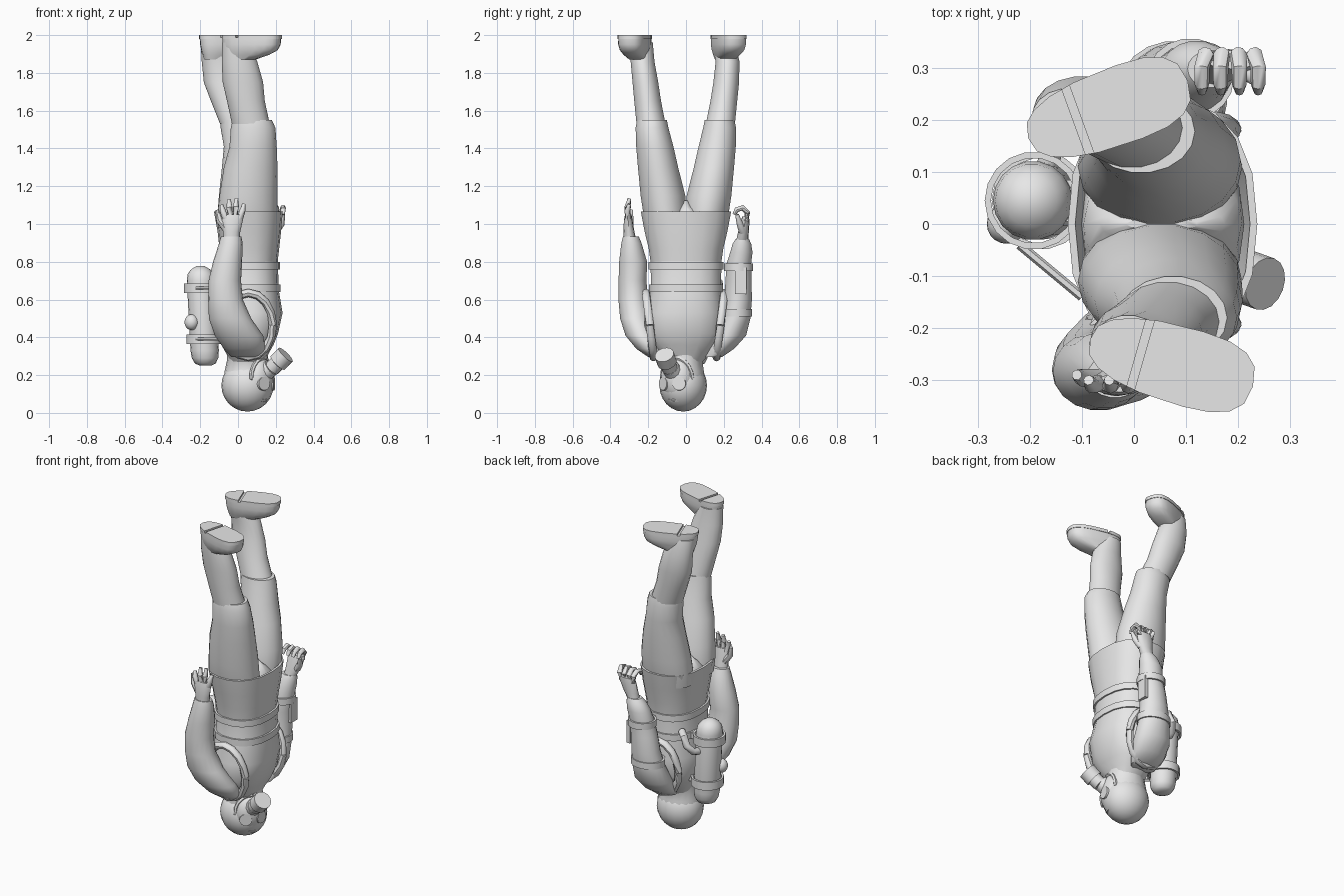
import bpy, bmesh, math
from mathutils import Vector, Matrix

if "Cube" in bpy.data.objects:
    bpy.data.objects.remove(bpy.data.objects["Cube"])

grey = bpy.data.materials.new("plain_grey")
grey.use_nodes = True
grey.diffuse_color = (0.8, 0.8, 0.8, 1)
grey.node_tree.nodes["Principled BSDF"].inputs["Base Color"].default_value = (0.8, 0.8, 0.8, 1)


def finish(name, bm, angle=45):
    bmesh.ops.recalc_face_normals(bm, faces=bm.faces)
    mesh = bpy.data.meshes.new(name)
    bm.to_mesh(mesh)
    bm.free()
    ob = bpy.data.objects.new(name, mesh)
    bpy.context.collection.objects.link(ob)
    mesh.materials.append(grey)
    bpy.ops.object.select_all(action='DESELECT')
    ob.select_set(True)
    bpy.context.view_layer.objects.active = ob
    bpy.ops.object.shade_smooth_by_angle(angle=math.radians(angle))
    return ob


def skin(bm, rings, loop=False):
    pairs = list(zip(rings, rings[1:]))
    if loop:
        pairs.append((rings[-1], rings[0]))
    for a, b in pairs:
        for i in range(len(a)):
            j = (i + 1) % len(a)
            bm.faces.new((a[i], a[j], b[j], b[i]))
    if not loop:
        bm.faces.new(rings[0])
        bm.faces.new(rings[-1])


def loft(name, sections, sides=18, power=1.0, matrix=Matrix(), angle=45, loop=False, taper=0.0):
    """Stack of level ovals: centre x, centre y, height, radius x, radius y."""
    bm = bmesh.new()
    rings = []
    for cx, cy, z, rx, ry in sections:
        ring = []
        for k in range(sides):
            t = math.tau * k / sides
            c, s = math.cos(t), math.sin(t)
            px = math.copysign(abs(c) ** power, c) * rx
            py = math.copysign(abs(s) ** power, s) * ry * (1 + taper * c)
            ring.append(bm.verts.new(matrix @ Vector((cx + px, cy + py, z))))
        rings.append(ring)
    skin(bm, rings, loop)
    return finish(name, bm, angle)


def tube(name, points, radii, sides=10, angle=45):
    """Round tube that follows a path."""
    bm = bmesh.new()
    pts = [Vector(p) for p in points]
    rings = []
    for i, p in enumerate(pts):
        d = pts[min(i + 1, len(pts) - 1)] - pts[max(i - 1, 0)]
        q = d.to_track_quat('Z', 'Y')
        rings.append([bm.verts.new(p + q @ Vector((math.cos(math.tau * k / sides), math.sin(math.tau * k / sides), 0)) * radii[i])
                      for k in range(sides)])
    skin(bm, rings)
    return finish(name, bm, angle)


def ball(name, centre, radii, yaw=0):
    bm = bmesh.new()
    m = Matrix.Translation(centre) @ Matrix.Rotation(yaw, 4, 'Z') @ Matrix.Diagonal((*radii, 1))
    bmesh.ops.create_uvsphere(bm, u_segments=20, v_segments=12, radius=1, matrix=m)
    return finish(name, bm)


def box(name, centre, size, matrix=Matrix()):
    bm = bmesh.new()
    m = matrix @ Matrix.Translation(centre) @ Matrix.Diagonal((*size, 1))
    bmesh.ops.create_cube(bm, size=1, matrix=m)
    return finish(name, bm, 30)


def band(name, cx, cy, z, rx, ry, half=0.02, thick=0.012, power=1.0):
    """Strap around an oval body part."""
    inner = (rx - thick, ry - thick)
    loft(name, [(cx, cy, z - half, rx, ry), (cx, cy, z + half, rx, ry),
                (cx, cy, z + half, *inner), (cx, cy, z - half, *inner)],
         power=power, angle=30, loop=True)


# Trousers and boots
thigh = {-1: [(.08, -.18, 1.51, .118, .088), (.08, -.165, 1.41, .125, .1), (.067, -.148, 1.3, .142, .108),
              (.055, -.122, 1.15, .153, .12), (.05, -.11, 1.06, .158, .118), (.05, -.1, .98, .155, .11)],
         1: [(.018, .178, 1.51, .11, .088), (.035, .165, 1.41, .11, .1), (.045, .148, 1.3, .13, .108),
             (.052, .122, 1.15, .153, .12), (.05, .11, 1.06, .158, .118), (.05, .1, .98, .155, .11)]}
boot = {-1: [(-.012, -.235, 1.96, .072, .06), (.008, -.23, 1.86, .094, .064), (.026, -.215, 1.75, .107, .069),
             (.042, -.203, 1.65, .1, .072), (.068, -.185, 1.53, .1, .078)],
        1: [(-.13, .2, 1.96, .068, .06), (-.1, .22, 1.86, .092, .064), (-.076, .213, 1.75, .105, .069),
            (-.045, .2, 1.65, .098, .072), (.003, .182, 1.53, .098, .078)]}
feet = {-1: (.072, -.267, -16), 1: (-.05, .22, 20)}
for side, tag in ((-1, "near"), (1, "far")):
    top = thigh[side][0]
    cuff = (top[0] - .005, top[1], 1.55, .104, .08)
    loft(tag + "_trouser_leg", [cuff] + thigh[side])
    loft(tag + "_boot_shaft", boot[side])
    fx, fy, turn = feet[side]
    place = Matrix.Translation((fx, fy, 0)) @ Matrix.Rotation(math.radians(turn), 4, 'Z')
    loft(tag + "_boot_foot", [(0, 0, 1.985, .16, .071), (0, 0, 1.95, .157, .072), (-.005, 0, 1.92, .146, .066),
                              (-.025, 0, 1.895, .118, .055), (-.06, .005, 1.87, .075, .045)],
         power=.75, matrix=place, taper=.13)
    sole = loft(tag + "_sole", [(0, 0, 1.98, .163, .074), (0, 0, 2, .163, .074)], power=.75, matrix=place, taper=.13)
    cutter = box(tag + "_sole_cutter", (-.062, 0, 2), (.016, .3, .024), place)
    cutter.hide_render = True
    cutter.hide_set(True)
    cut = sole.modifiers.new("heel_groove", 'BOOLEAN')
    cut.object = cutter
    cut.operation = 'DIFFERENCE'

# Seat of the trousers, rising to a ridge between the legs
loft("seat", [(.055, 0, 1.125, .07, .012), (.055, 0, 1.09, .12, .04), (.055, 0, 1.04, .152, .13),
              (.055, 0, .99, .157, .205), (.055, 0, .9, .14, .19)])

# Jacket with an open flared skirt
skirt = [(.06, 0, .8, .15, .19), (.06, 0, .87, .158, .2), (.06, 0, .96, .168, .222), (.055, 0, 1.065, .182, .242)]
inside = [(x, y, z, rx - .014, ry - .014) for x, y, z, rx, ry in reversed(skirt)]
loft("jacket_skirt", skirt + inside, power=.85, loop=True)
loft("jacket_body", [(.06, 0, .82, .15, .19), (.06, 0, .65, .156, .188), (.06, -.01, .53, .176, .212),
                     (.05, -.01, .42, .162, .212), (.05, -.01, .36, .138, .18), (.05, -.01, .31, .11, .135),
                     (.05, -.01, .26, .09, .09)], power=.85)
band("waist_belt", .06, 0, .78, .162, .2, power=.85)
band("chest_belt", .06, 0, .66, .166, .198, power=.85)

# Vest edges around the shoulders
for side in (-1, 1):
    edge = []
    for k in range(17):
        t = math.tau * k / 16
        edge.append((.055 + .13 * math.cos(t), side * (.187 + .02 * math.sin(t)) - .005, .465 + .17 * math.sin(t)))
    tube("vest_edge", edge, [.022] * len(edge), 8)

# Sleeves
loft("near_sleeve", [(.045, -.15, .295, .08, .05), (.035, -.19, .34, .11, .075), (.005, -.232, .41, .128, .09),
                     (-.042, -.265, .5, .112, .085), (-.066, -.28, .6, .092, .079), (-.07, -.283, .7, .086, .075),
                     (-.055, -.28, .8, .077, .075), (-.038, -.289, .9, .062, .054), (-.036, -.292, .935, .054, .042)])
loft("far_sleeve", [(.05, .14, .295, .08, .05), (.055, .182, .34, .105, .075), (.065, .232, .41, .114, .088),
                    (.075, .262, .5, .1, .08), (.085, .276, .6, .087, .074), (.095, .278, .7, .08, .07),
                    (.112, .28, .79, .072, .066), (.122, .293, .85, .07, .06), (.138, .296, .895, .058, .05),
                    (.148, .298, .92, .045, .036)])
band("upper_arm_band", .078, .266, .53, .104, .086)
band("forearm_band", .108, .279, .77, .084, .078)
box("forearm_pad", (.176, .29, .7), (.022, .06, .14))

# Hands
loft("near_palm", [(-.035, -.295, .9, .042, .034), (-.034, -.302, .96, .046, .029), (-.03, -.306, 1.02, .056, .023),
                   (-.028, -.306, 1.05, .052, .017)], 12)
loft("far_palm", [(.15, .297, .9, .036, .034), (.168, .303, .95, .046, .029), (.182, .312, 1.01, .056, .024),
                  (.188, .316, 1.04, .052, .018)], 12)
for i, reach in enumerate((.05, .08, .085, .055)):
    x = -.067 + .026 * i
    lean = .009 * (i - 1.5)
    tube("near_finger", [(x, -.306, 1.03), (x + lean, -.31, 1.04 + reach * .6), (x + lean * 1.5, -.3, 1.05 + reach)],
         [.017, .016, .01], 8)
    x = .144 + .027 * i
    tube("far_finger", [(x, .318, 1.02), (x + lean / 2, .325, 1.06), (x + lean, .3, 1.086), (x + lean, .268, 1.075),
                        (x + lean, .255, 1.05)], [.016, .016, .015, .014, .009], 8)
tube("near_thumb", [(-.06, -.3, .97), (-.1, -.295, 1.02), (-.11, -.29, 1.075)], [.021, .017, .01], 8)
tube("far_thumb", [(.2, .3, .96), (.23, .285, 1), (.24, .27, 1.05)], [.021, .017, .01], 8)

# Hooded head
ball("hood", (.05, -.015, .145), (.138, .126, .138))
loft("neck", [(.05, -.015, .15, .13, .118), (.052, -.01, .22, .123, .106), (.05, -.01, .28, .108, .098),
              (.05, -.01, .33, .11, .135)])

# Breathing mask, turned a little to one side
look = math.radians(-30)
mask_frame = Matrix.Translation((.05, -.01, .18)) @ Matrix.Rotation(look, 4, 'Z')
ball("mask", mask_frame @ Vector((.075, 0, 0)), (.073, .092, .115), look)
rim = [mask_frame @ Vector((.108 - .032 * abs(math.sin(t)), .092 * math.sin(t), .113 * math.cos(t)))
       for t in [math.tau * k / 20 for k in range(21)]]
tube("mask_rim", rim, [.012] * len(rim), 6)
for swing in (-25, 22):
    out = Matrix.Rotation(math.radians(swing), 3, 'Z') @ Vector((1, 0, 0))
    centre = Vector((.02, 0, -.025))
    tube("eye_lens", [mask_frame @ (centre + out * d) for d in (.08, .126, .126, .118)], [.038, .036, .027, .027], 14, 30)
tube("snout", [mask_frame @ Vector(p) for p in ((.1, 0, .03), (.145, 0, .06))], [.055, .045], 12)
tube("filter_canister", [(.18, -.085, .235), (.21, -.1, .265), (.21, -.1, .265), (.252, -.115, .308)],
     [.042, .042, .052, .052], 16, 30)

# Air tank on the back, leaning slightly
ty = .045


def lean_x(z):
    return -.16 - .05 * z


loft("air_tank", [(lean_x(z), ty, z, r, r) for z, r in ((.25, .03), (.262, .055), (.29, .07), (.33, .075), (.7, .076),
                                                          (.735, .07), (.76, .05), (.778, .02))])
for z in (.39, .66):
    band("tank_ring", lean_x(z), ty, z, .094, .094, half=.025)
    box("tank_bracket", (-.1, ty, z), (.07, .08, .035))
    tube("tank_strap", [(-.22, -.04, z), (-.1, -.14, z)], [.009, .009], 6)
tube("tank_hose", [(-.17, .1, .59), (-.155, .15, .6), (-.13, .18, .64), (-.11, .175, .69), (-.07, .14, .7)],
     [.021] * 5, 10)
ball("tank_valve", (-.245, 0, .48), (.038, .038, .042))
